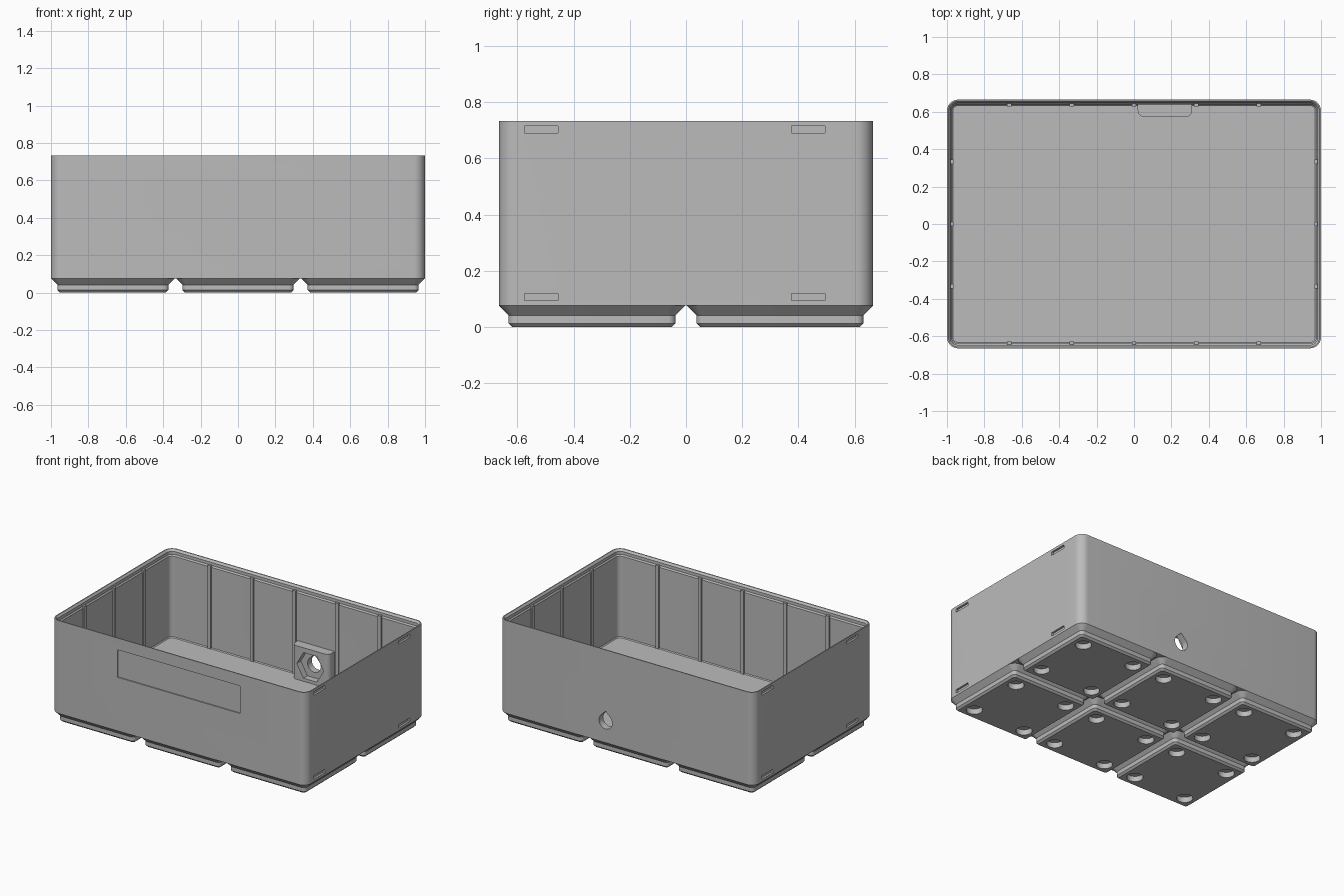
import bpy, bmesh, math

if "Cube" in bpy.data.objects:
    bpy.data.objects.remove(bpy.data.objects["Cube"])

grey = bpy.data.materials.new("plain_grey")
COLOUR = (0.5, 0.5, 0.5, 1)
grey.diffuse_color = COLOUR
grey.use_nodes = True
grey.node_tree.nodes["Principled BSDF"].inputs["Base Color"].default_value = COLOUR

HX, HY = 1.0, 0.665          # half size of the box
HEIGHT, BASE, FLOOR = 0.733, 0.076, 0.112
RADIUS = 0.06


def rounded(hx, hy, r, steps=8):
    """Outline of a rounded rectangle, counter-clockwise."""
    pts = []
    for i, (sx, sy) in enumerate([(1, 1), (-1, 1), (-1, -1), (1, -1)]):
        for s in range(steps + 1):
            a = math.pi / 2 * (i + s / steps)
            pts.append((sx * (hx - r) + r * math.cos(a),
                        sy * (hy - r) + r * math.sin(a)))
    return pts


def loft(name, loops):
    """Skin a closed solid through matching loops of 3D points."""
    bm = bmesh.new()
    rings = [[bm.verts.new(p) for p in loop] for loop in loops]
    for low, high in zip(rings, rings[1:]):
        for i in range(len(low)):
            j = (i + 1) % len(low)
            bm.faces.new((low[i], low[j], high[j], high[i]))
    bm.faces.new(rings[0][::-1])
    bm.faces.new(rings[-1])
    bmesh.ops.recalc_face_normals(bm, faces=bm.faces)
    mesh = bpy.data.meshes.new(name)
    bm.to_mesh(mesh)
    bm.free()
    mesh.materials.append(grey)
    obj = bpy.data.objects.new(name, mesh)
    bpy.context.collection.objects.link(obj)
    return obj


def profile_solid(name, hx, hy, profile):
    """Stack rounded rectangles from (inset, height) pairs."""
    return loft(name, [[(x, y, z) for x, y in
                        rounded(hx - d, hy - d, max(RADIUS - d, 0.015))]
                       for d, z in profile])


def box(name, x, y, z):
    corners = [(x[0], y[0]), (x[1], y[0]), (x[1], y[1]), (x[0], y[1])]
    return loft(name, [[(a, b, h) for a, b in corners] for h in z])


def along_y(name, outline, y0, y1):
    return loft(name, [[(x, y, z) for x, z in outline] for y in (y0, y1)])


def cut(target, cutters):
    """Subtract cutters from the target, then remove them."""
    for c in cutters:
        mod = target.modifiers.new("cut", "BOOLEAN")
        mod.operation = "DIFFERENCE"
        mod.solver = "EXACT"
        mod.object = c
    bpy.context.view_layer.update()
    graph = bpy.context.evaluated_depsgraph_get()
    mesh = bpy.data.meshes.new_from_object(target.evaluated_get(graph))
    target.modifiers.clear()
    target.data = mesh
    for c in cutters:
        bpy.data.objects.remove(c)


# Screw hole outline (a teardrop) and its position
PX, PZ, PR = 0.165, 0.225, 0.052


def teardrop():
    pts = [(PX, PZ + PR * math.sqrt(2))]
    for i in range(25):
        a = math.radians(135 + 270 * i / 24)
        pts.append((PX + PR * math.cos(a), PZ + PR * math.sin(a)))
    return pts


# Box shell with a tapered rim and an open top
shell = profile_solid("box_shell", HX, HY, [
    (0, BASE), (0, HEIGHT), (0.007, HEIGHT), (0.018, HEIGHT - 0.014),
    (0.018, HEIGHT - 0.035), (0.025, HEIGHT - 0.045),
    (0.025, FLOOR + 0.006), (0.031, FLOOR)])

# Recessed label, side slots and screw hole
cutters = [box("label_cutter", (-0.48, 0.48), (-HY - 0.1, -HY + 0.008), (0.455, 0.65)),
           along_y("hole_cutter", teardrop(), HY - 0.1, HY + 0.1)]
for side in (1, -1):
    for yc in (-0.515, 0.435):
        for zc in (0.107, 0.702):
            xs = sorted((side * (HX - 0.014), side * (HX + 0.1)))
            yy = yc * side
            cutters.append(box("slot_cutter", xs, (yy - 0.06, yy + 0.06),
                               (zc - 0.0125, zc + 0.0125)))
cut(shell, cutters)

# Thin upright ribs on the inner walls
W, IN, OUT = 0.012, 0.036, 0.02
RIB_Z = (FLOOR - 0.005, HEIGHT - 0.03)
for side in (1, -1):
    for i in range(-2, 3):
        x = i / 3
        ys = sorted((side * (HY - OUT), side * (HY - IN)))
        box("long_wall_rib", (x - W, x + W), ys, RIB_Z)
    for i in range(-1, 2):
        y = i / 3
        xs = sorted((side * (HX - OUT), side * (HX - IN)))
        box("short_wall_rib", xs, (y - W, y + W), RIB_Z)

# Nut holder block on the back wall with a hexagonal pocket
Y0, Y1, HALF, R = 0.572, HY - 0.015, 0.145, 0.035
outline = [(PX + HALF, Y1), (PX - HALF, Y1)]
for start, cx in ((180, PX - HALF + R), (270, PX + HALF - R)):
    for s in range(7):
        a = math.radians(start + 15 * s)
        outline.append((cx + R * math.cos(a), Y0 + R + R * math.sin(a)))
block = loft("nut_holder", [[(x, y, z) for x, y in outline]
                            for z in (FLOOR - 0.01, 0.35)])
hexagon = [(PX + 0.105 * math.cos(math.pi / 3 * i),
            PZ + 0.105 * math.sin(math.pi / 3 * i)) for i in range(6)]
cut(block, [along_y("nut_cutter", hexagon, Y0 - 0.1, Y0 + 0.045),
            along_y("hole_cutter", teardrop(), Y0 - 0.1, Y1 + 0.1)])

# Stepped feet with four magnet holes each
FOOT = 0.3307
for ix in (-1, 0, 1):
    for iy in (-1, 1):
        foot = profile_solid("foot", FOOT, FOOT, [
            (0.047, 0), (0.034, 0.0127), (0.034, 0.0414), (0, BASE)])
        holes = []
        for sx in (-1, 1):
            for sy in (-1, 1):
                holes.append(loft("magnet_cutter", [
                    [(sx * 0.207 + 0.052 * math.cos(math.tau * k / 32),
                      sy * 0.207 + 0.052 * math.sin(math.tau * k / 32), z)
                     for k in range(32)] for z in (-0.05, 0.038)]))
        cut(foot, holes)
        foot.location = (ix * (HX - FOOT), iy * (HY - FOOT), 0)

# Smooth the curved corners, keep the edges sharp
bpy.ops.object.select_all(action="DESELECT")
for obj in bpy.context.collection.objects:
    if obj.type == "MESH":
        obj.select_set(True)
        bpy.context.view_layer.objects.active = obj
bpy.ops.object.shade_smooth_by_angle(angle=math.radians(30))
